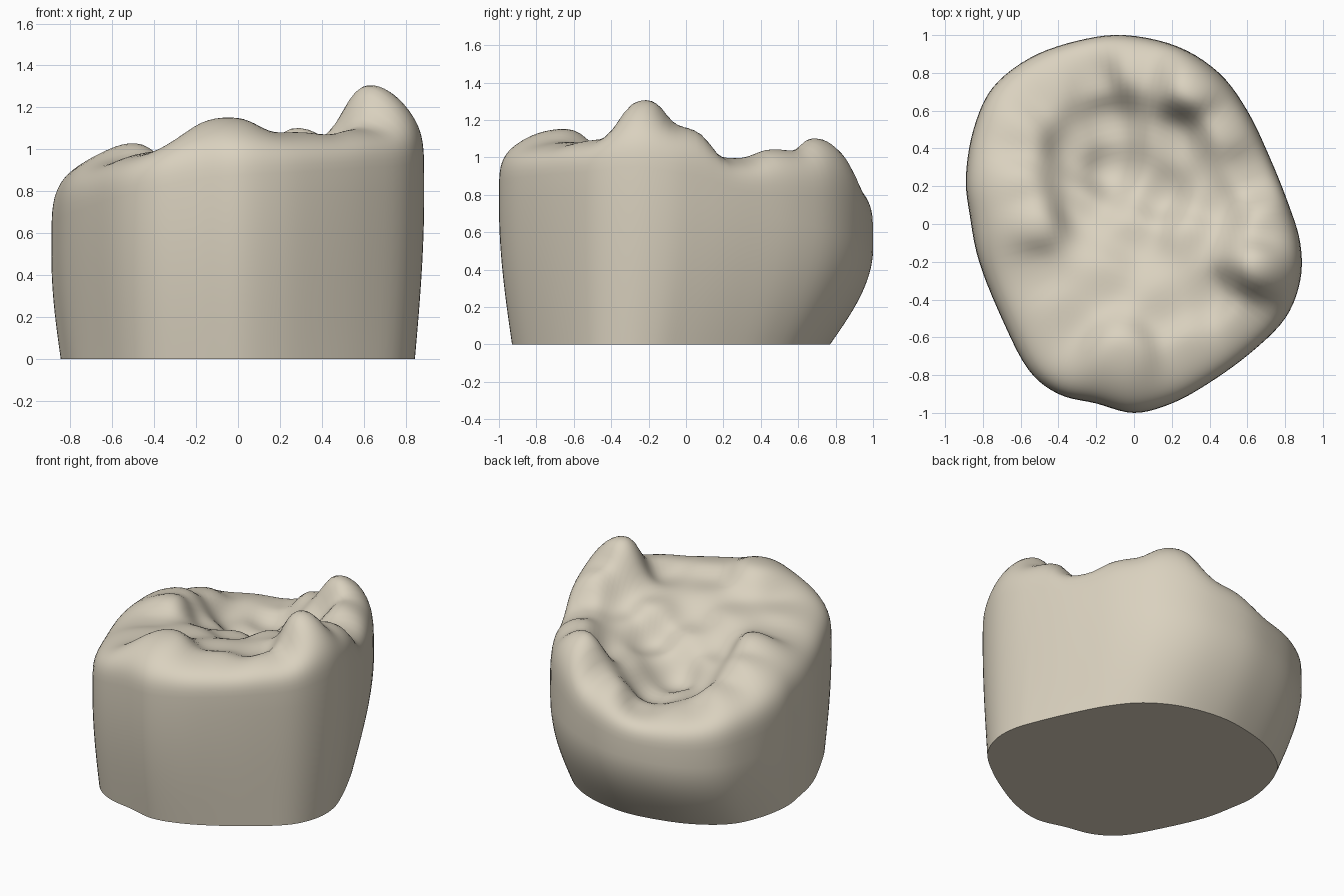
import bpy, bmesh, math
from mathutils import Vector

if "Cube" in bpy.data.objects:
    bpy.data.objects.remove(bpy.data.objects["Cube"], do_unlink=True)

# Widest contour of the crown, counter-clockwise from the back
OUTLINE = [(-.05, 1), (-.3, .97), (-.55, .88), (-.75, .72), (-.85, .5), (-.89, .25),
           (-.87, .05), (-.82, -.2), (-.7, -.5), (-.56, -.77), (-.4, -.9), (-.2, -.95),
           (0, -1), (.2, -.95), (.4, -.84), (.62, -.68), (.8, -.5), (.88, -.3),
           (.88, -.1), (.82, .1), (.72, .35), (.6, .6), (.45, .8), (.23, .94)]

# Chewing surface landmarks
CUSPS = [(.65, -.22, 1.35), (-.05, -.68, 1.17), (-.5, 0, 1.05), (.3, .72, 1.16)]
RIDGES = [(.7, 0, 1.19), (.62, .27, 1.01), (.5, .5, 1.08), (0, .8, .92), (-.2, .75, .76),
          (-.45, .7, .8), (-.6, .45, .89), (-.6, .2, .99), (-.5, -.25, .96),
          (-.38, -.47, 1), (.3, -.65, 1.1), (.58, -.5, 1.12), (.3, -.05, 1.03)]
VALLEYS = [(.4, -.38, 1.02), (.15, -.45, 1.03), (-.15, -.3, 1), (0, -.05, .92),
           (.4, .1, .95), (.15, .15, .8), (-.15, .3, .66), (-.15, .55, .68),
           (.2, .45, .86), (-.3, .1, .85), (-.3, .4, .74)]
LANDMARKS = CUSPS + RIDGES + VALLEYS
SUB = 5
WALL_RINGS = 14
CROWN_RINGS = 36


def smooth_loop(points, sub):
    """Closed Catmull-Rom curve through the points."""
    pts = [Vector(p) for p in points]
    n = len(pts)
    out = []
    for i in range(n):
        a, b, c, d = (pts[(i + k) % n] for k in (-1, 0, 1, 2))
        for j in range(sub):
            t = j / sub
            out.append(b + (c - a) * (t / 2) + (2 * a - 5 * b + 4 * c - d) * (t * t / 2)
                       + (3 * b - a - 3 * c + d) * (t ** 3 / 2))
    return out


def surface_height(x, y):
    """Blend the landmark heights by distance."""
    total = weight = 0
    for px, py, pz in LANDMARKS:
        w = ((x - px) ** 2 + (y - py) ** 2 + .012) ** -2
        total += w * pz
        weight += w
    return total / weight


def widest_height(p):
    d = p.normalized()
    return .64 + .13 * d.x - .11 * d.y


def make_crown():
    bm = bmesh.new()
    outline = smooth_loop(OUTLINE, SUB)
    rings = []
    # Wall swelling from the narrow base to the widest contour
    for i in range(WALL_RINGS):
        u = i / WALL_RINGS
        swell = math.sin(u * math.pi / 2)
        ring = []
        for p in outline:
            base = Vector((p.x * .95, p.y * .85 - .08))
            q = base.lerp(p, swell)
            ring.append(bm.verts.new((q.x, q.y, u * widest_height(p))))
        rings.append(ring)
    # Rounded shoulder and chewing surface
    for i in range(CROWN_RINGS):
        s = math.cos(i / CROWN_RINGS * math.pi / 2)
        rounding = max(0, 1 - s ** 5) ** .2
        ring = []
        for p in outline:
            q = p * s
            low = widest_height(p)
            z = low + (surface_height(q.x, q.y) - low) * rounding
            ring.append(bm.verts.new((q.x, q.y, z)))
        rings.append(ring)
    n = len(outline)
    for lower, upper in zip(rings, rings[1:]):
        for j in range(n):
            k = (j + 1) % n
            bm.faces.new((lower[j], lower[k], upper[k], upper[j]))
    centre = bm.verts.new((0, 0, surface_height(0, 0)))
    for j in range(n):
        bm.faces.new((rings[-1][j], rings[-1][(j + 1) % n], centre))
    bm.faces.new(rings[0][::-1])
    bmesh.ops.recalc_face_normals(bm, faces=bm.faces)
    mesh = bpy.data.meshes.new("molar_crown")
    bm.to_mesh(mesh)
    bm.free()
    obj = bpy.data.objects.new("molar_crown", mesh)
    bpy.context.collection.objects.link(obj)
    return obj


# Ivory enamel
enamel = bpy.data.materials.new("ivory_enamel")
enamel.use_nodes = True
colour = (.7, .64, .52, 1)
enamel.diffuse_color = colour
enamel.node_tree.nodes["Principled BSDF"].inputs["Base Color"].default_value = colour

crown = make_crown()
crown.data.materials.append(enamel)
bpy.ops.object.select_all(action='DESELECT')
crown.select_set(True)
bpy.context.view_layer.objects.active = crown
bpy.ops.object.shade_smooth_by_angle(angle=math.radians(50))
